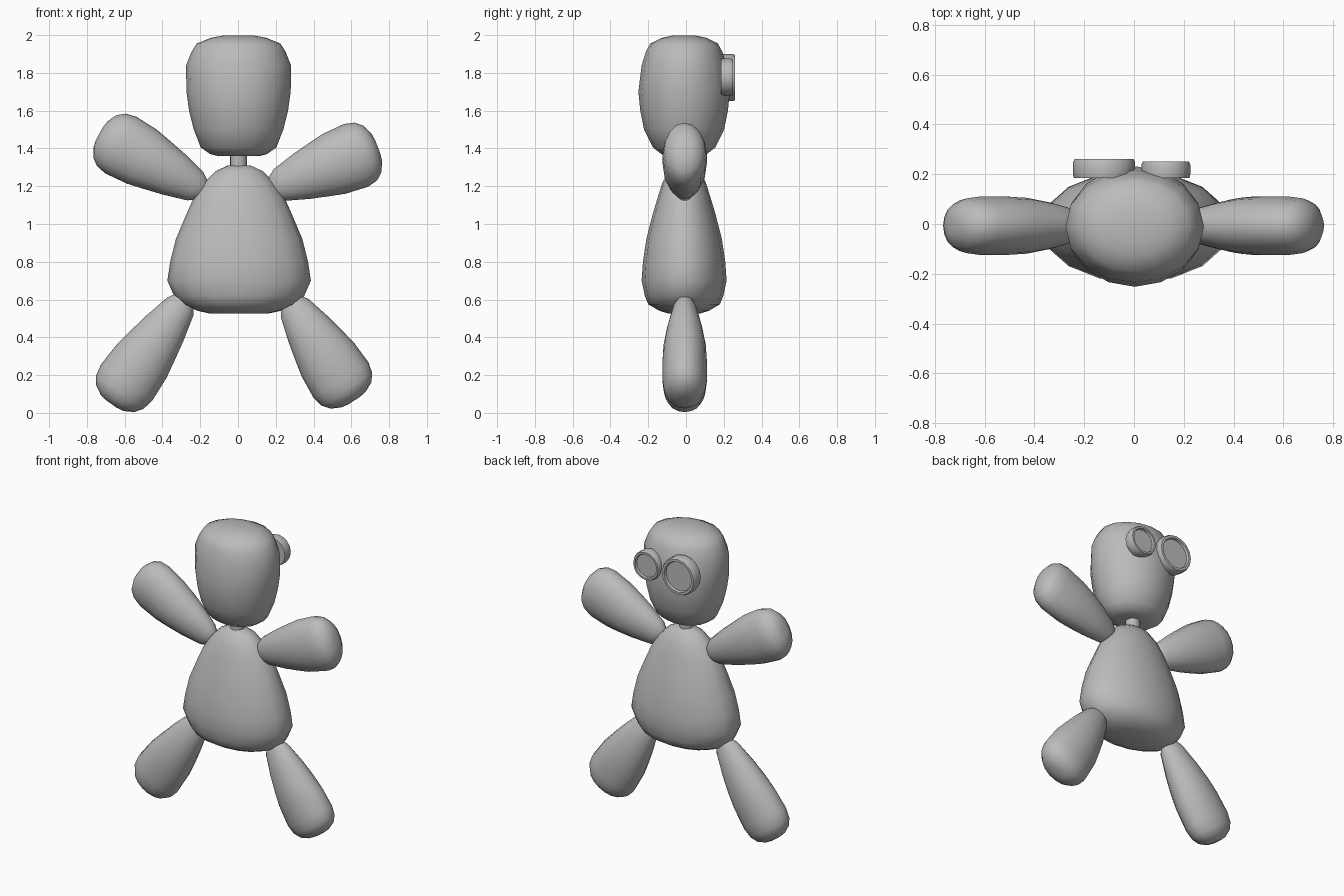
import bpy
import bmesh
from math import cos, sin, pi
from mathutils import Matrix, Vector

cube = bpy.data.objects.get("Cube")
if cube:
    bpy.data.objects.remove(cube, do_unlink=True)

SIDES = 16
grey = bpy.data.materials.new("plain grey")
grey.use_nodes = True
colour = (0.5, 0.5, 0.5, 1)
grey.diffuse_color = colour
grey.node_tree.nodes["Principled BSDF"].inputs["Base Color"].default_value = colour


def loft(name, rings, start, direction=(0, 0, 1), sharp=False):
    """Skin elliptical rings (distance, half width, half depth) along a line."""
    z = Vector(direction).normalized()
    y = Vector((0, 1, 0)) if abs(z.y) < 0.9 else Vector((0, 0, 1))
    x = y.cross(z)
    frame = Matrix((x, y, z)).transposed()
    origin = Vector(start)
    bm = bmesh.new()
    loops = []
    for t, rx, ry in rings:
        loops.append([
            bm.verts.new(origin + frame @ Vector((
                rx * cos(2 * pi * i / SIDES), ry * sin(2 * pi * i / SIDES), t)))
            for i in range(SIDES)])
    for low, high in zip(loops, loops[1:]):
        for i in range(SIDES):
            j = (i + 1) % SIDES
            bm.faces.new((low[i], low[j], high[j], high[i]))
    # Close both ends with fans
    for loop, t in ((loops[0], rings[0][0]), (loops[-1], rings[-1][0])):
        pole = bm.verts.new(origin + z * t)
        for i in range(SIDES):
            bm.faces.new((loop[i], loop[(i + 1) % SIDES], pole))
    bmesh.ops.recalc_face_normals(bm, faces=bm.faces)
    mesh = bpy.data.meshes.new(name)
    bm.to_mesh(mesh)
    bm.free()
    obj = bpy.data.objects.new(name, mesh)
    bpy.context.collection.objects.link(obj)
    mesh.materials.append(grey)
    mesh.shade_smooth()
    if sharp:
        mesh.set_sharp_from_angle(angle=pi / 5)
    return obj


def limb(name, profile, start, end, width):
    """Flattened club between two points in the x-z plane."""
    a = Vector((start[0], -0.007, start[1]))
    b = Vector((end[0], -0.007, end[1]))
    length = (b - a).length
    rings = [(t * length, w * width, d) for t, w, d in profile]
    return loft(name, rings, a, b - a)


# Pear-shaped body
loft("body", [
    (0.525, 0.15, 0.08), (0.54, 0.22, 0.13), (0.575, 0.30, 0.19),
    (0.62, 0.345, 0.208), (0.70, 0.38, 0.225), (0.80, 0.365, 0.218),
    (0.92, 0.335, 0.20), (1.05, 0.28, 0.167), (1.14, 0.24, 0.14),
    (1.22, 0.185, 0.115), (1.28, 0.125, 0.08), (1.31, 0.06, 0.04),
], (0.006, -0.01, 0))

# Neck peg
loft("neck", [(1.28, 0.045, 0.045), (1.38, 0.045, 0.045)], (0.003, -0.01, 0), sharp=True)

# Rounded head, a little narrower at the chin
loft("head", [
    (1.36, 0.11, 0.08), (1.37, 0.15, 0.12), (1.405, 0.20, 0.165),
    (1.50, 0.237, 0.212), (1.60, 0.262, 0.232), (1.70, 0.276, 0.242),
    (1.84, 0.278, 0.225), (1.91, 0.25, 0.203), (1.955, 0.222, 0.18),
    (1.985, 0.15, 0.12), (1.998, 0.08, 0.06),
], (0.003, -0.01, 0))

# Club-shaped arms and legs
club = [
    (0, 0.03, 0.025), (0.03, 0.055, 0.04), (0.10, 0.085, 0.062),
    (0.30, 0.12, 0.094), (0.46, 0.142, 0.112), (0.60, 0.16, 0.117),
    (0.80, 0.168, 0.117), (0.89, 0.155, 0.11), (0.95, 0.125, 0.092),
    (0.99, 0.075, 0.055), (1, 0.035, 0.025),
]
limb("right_arm", club, (-0.17, 1.17), (-0.733, 1.48), 1.02)
limb("left_arm", club, (0.165, 1.185), (0.74, 1.408), 1.06)
limb("right_leg", club, (-0.265, 0.62), (-0.67, 0.047), 0.99)
limb("left_leg", club, (0.265, 0.61), (0.615, 0.065), 1.03)


# Dished round discs on the back of the head
def disc(name, x, z, radius, front):
    profile = [(0.185, 0.97), (0.20, 1), (front - 0.012, 1), (front, 0.95),
               (front, 0.82), (front - 0.015, 0.78)]
    rings = [(y, radius * r, radius * r) for y, r in profile]
    return loft(name, rings, (x, 0, z), (0, 1, 0), sharp=True)


disc("large_disc", -0.12, 1.775, 0.125, 0.26)
disc("small_disc", 0.128, 1.778, 0.098, 0.25)
